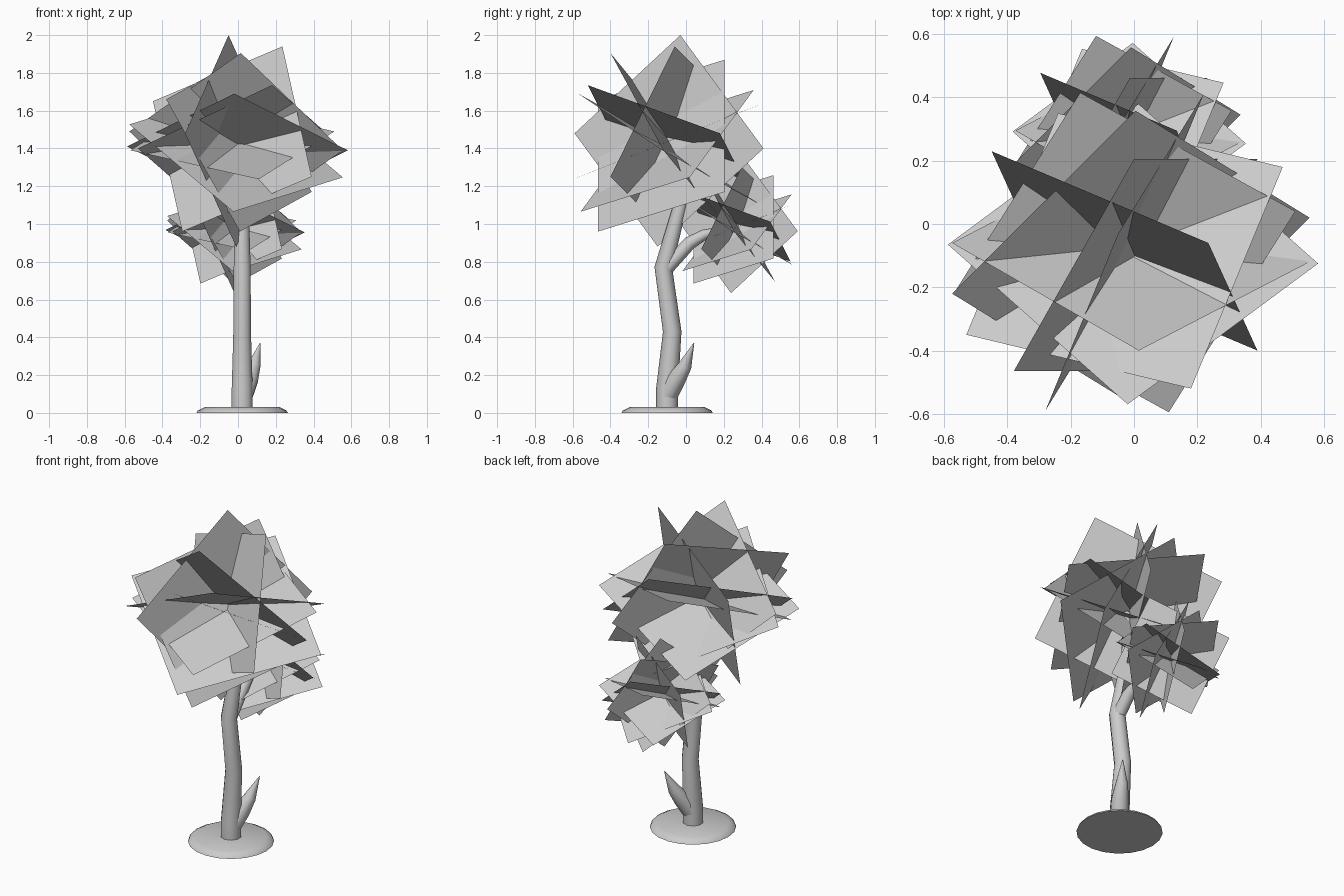
import bpy, bmesh
from mathutils import Vector

if "Cube" in bpy.data.objects:
    bpy.data.objects.remove(bpy.data.objects["Cube"])


def link(name, data):
    ob = bpy.data.objects.new(name, data)
    bpy.context.collection.objects.link(ob)
    return ob


def smooth(ob, angle=0.7):
    bpy.ops.object.select_all(action='DESELECT')
    ob.select_set(True)
    bpy.context.view_layer.objects.active = ob
    bpy.ops.object.shade_smooth_by_angle(angle=angle)


def loft(name, path, sides=10):
    """Closed tube through (x, y, z, radius) points."""
    bm = bmesh.new()
    pts = [Vector(p[:3]) for p in path]
    rings = []
    for i, p in enumerate(pts):
        a, b = pts[max(i - 1, 0)], pts[min(i + 1, len(pts) - 1)]
        if i in (0, len(pts) - 1):
            t = (b - a).normalized()
        else:
            t = ((p - a).normalized() + (b - p).normalized()).normalized()
        q = Vector((0, 0, 1)).rotation_difference(t)
        c = bmesh.ops.create_circle(bm, segments=sides, radius=path[i][3])['verts']
        for v in c:
            v.co = q @ v.co + p
        rings.append(c)
    for r, s in zip(rings, rings[1:]):
        for k in range(sides):
            n = (k + 1) % sides
            bm.faces.new((r[k], r[n], s[n], s[k]))
    bm.faces.new(rings[0])
    bm.faces.new(rings[-1])
    bmesh.ops.recalc_face_normals(bm, faces=bm.faces)
    me = bpy.data.meshes.new(name)
    bm.to_mesh(me)
    bm.free()
    ob = link(name, me)
    smooth(ob)
    return ob


# Base disc with a sloping rim
loft("base", [(0.022, -0.1, 0, 0.242), (0.022, -0.1, 0.012, 0.235),
              (0.022, -0.1, 0.03, 0.2)], 20)

# Bent trunk, side branch and snapped-off stub
loft("trunk", [(0.022, -0.1, 0.02, 0.058), (0.022, -0.1, 0.13, 0.058),
               (0.022, -0.073, 0.43, 0.049), (0.022, -0.12, 0.77, 0.047),
               (0.022, -0.03, 1.1, 0.037), (0.01, -0.05, 1.4, 0.02)])
loft("side_branch", [(0.022, -0.12, 0.75, 0.04), (0.02, 0.02, 0.9, 0.036),
                     (0.01, 0.1, 0.945, 0.028), (0.0, 0.28, 0.98, 0.015)])
loft("broken_stub", [(0.025, -0.1, 0.09, 0.054), (0.06, -0.05, 0.18, 0.05),
                     (0.085, -0.005, 0.25, 0.036), (0.118, 0.042, 0.37, 0.002)])

# Leaf cards: square sheets given by centre and two half diagonals
cards = [
    ((-.03, -.09, 1.44), (-.02, .06, .56), (.25, .50, -.04)),
    ((-.03, -.085, 1.45), (.265, .025, .49), (.42, -.315, -.2)),
    ((.005, -.13, 1.415), (-.005, .335, .455), (.385, .335, -.245)),
    ((-.01, -.09, 1.44), (.025, -.31, .465), (.565, -.03, -.05)),
    ((-.003, -.095, 1.40), (-.017, -.475, .29), (.585, -.03, -.01)),
    ((-.03, -.085, 1.44), (.21, -.435, .295), (.5, .265, .04)),
    ((-.01, -.1, 1.387), (.015, .458, .322), (.565, .12, -.14)),
    ((-.03, -.09, 1.44), (.14, -.505, -.203), (.54, .13, .05)),
]
verts, faces = [], []
for c, d, e in cards:
    c, d, e = Vector(c), Vector(d), Vector(e)
    n = len(verts)
    verts += [c + d, c + e, c - d, c - e]
    faces.append((n, n + 1, n + 2, n + 3))
leaves = bpy.data.meshes.new("leaves")
leaves.from_pydata(verts, [], faces)
link("upper_foliage", leaves)

# Lower foliage is a smaller copy of the upper one
low = link("lower_foliage", leaves.copy())
low.scale = (0.63, 0.63, 0.63)
low.location = (-0.013, 0.333, 0.08)
